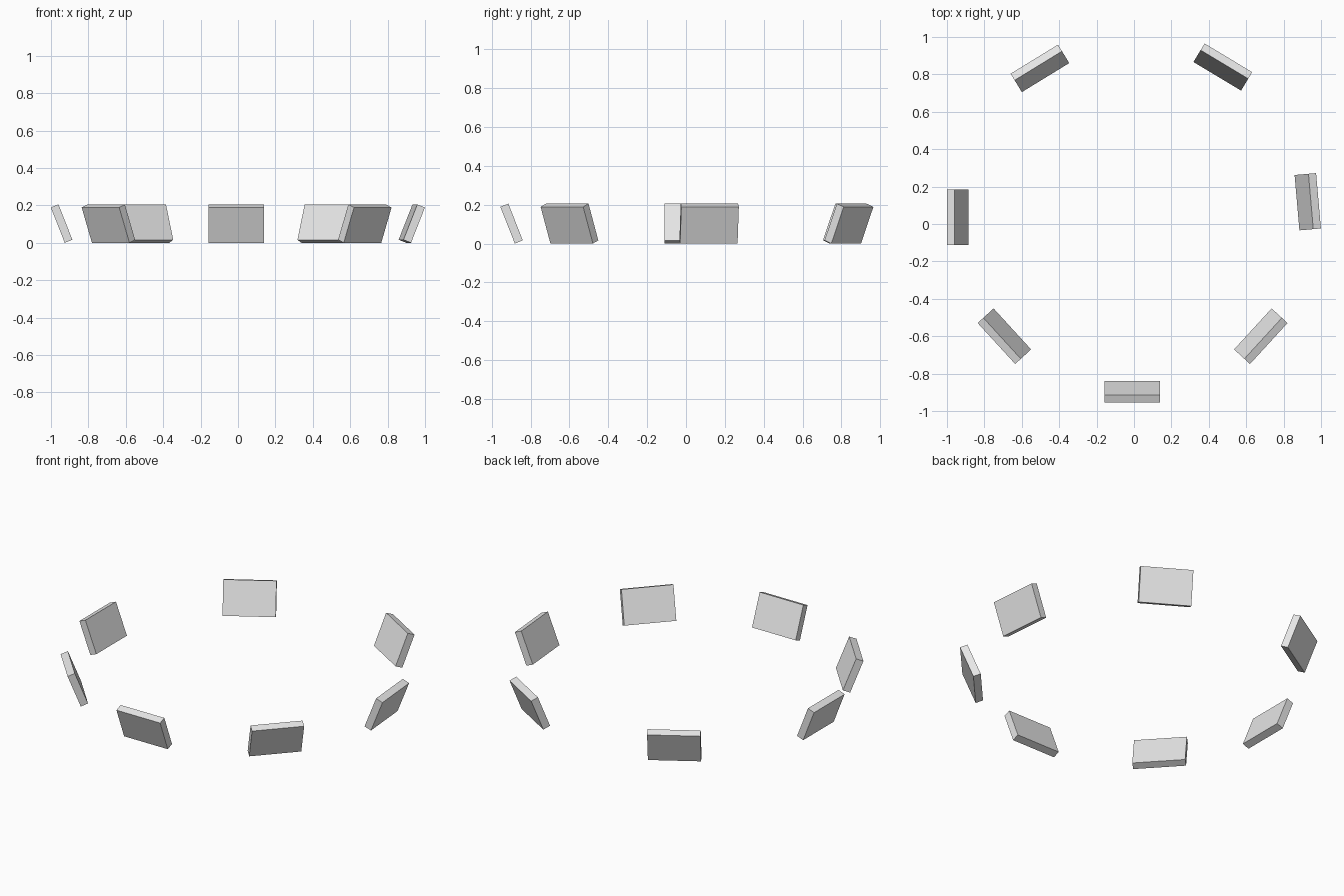
import bpy
from math import radians

cube = bpy.data.objects.get("Cube")
if cube:
    bpy.data.objects.remove(cube, do_unlink=True)

# Plain grey stone
grey = bpy.data.materials.new("plain_grey")
grey.use_nodes = True
colour = (0.8, 0.8, 0.8, 1)
grey.diffuse_color = colour
grey.node_tree.nodes["Principled BSDF"].inputs["Base Color"].default_value = colour

THICKNESS, WIDTH, HEIGHT = 0.044, 0.297, 0.203
LEAN = radians(21.5)


def slab(name, x, y, heading):
    """Rectangular slab whose top leans out along the heading (degrees from +x)."""
    bpy.ops.mesh.primitive_cube_add(size=1, location=(x, y, 0.1025))
    ob = bpy.context.object
    ob.name = name
    ob.scale = (THICKNESS, WIDTH, HEIGHT)
    ob.rotation_euler = (0, LEAN, radians(heading))
    ob.data.materials.append(grey)


# Ring of seven outward-leaning slabs
ring = [
    ("front_slab", -0.009, -0.898, -90),
    ("front_left_slab", 0.678, -0.60, -42.5),
    ("left_slab", 0.929, 0.119, 5),
    ("back_left_slab", 0.475, 0.839, 59),
    ("back_right_slab", -0.503, 0.832, 121.5),
    ("right_slab", -0.943, 0.037, 180),
    ("front_right_slab", -0.693, -0.60, -137.5),
]
for entry in ring:
    slab(*entry)
